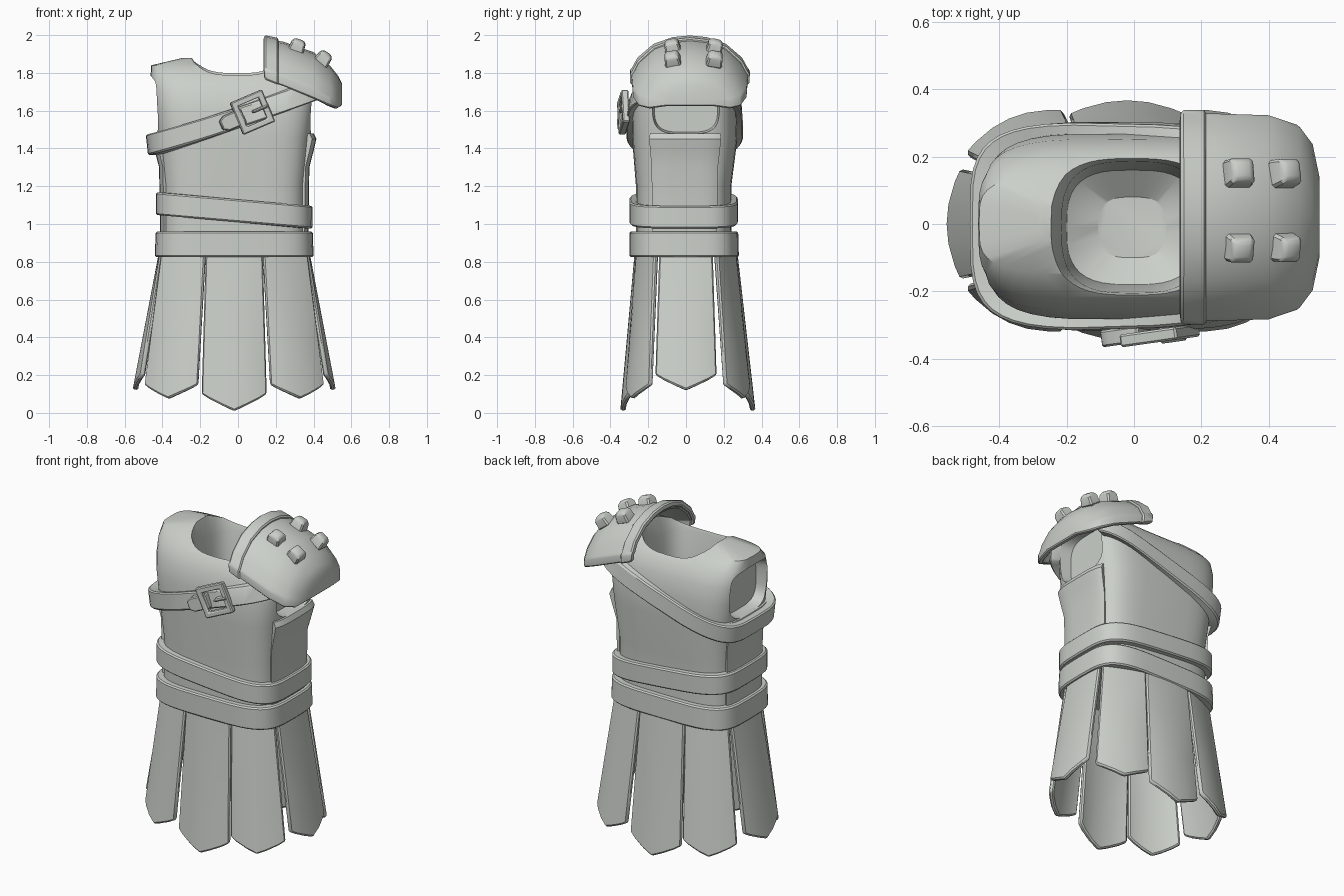
import bpy
import bmesh
from math import cos, sin, radians, copysign
from mathutils import Vector, Matrix

if "Cube" in bpy.data.objects:
    bpy.data.objects.remove(bpy.data.objects["Cube"])

mat = bpy.data.materials.new("pale_grey")
mat.use_nodes = True
mat.diffuse_color = (0.6, 0.63, 0.59, 1)
mat.node_tree.nodes["Principled BSDF"].inputs["Base Color"].default_value = mat.diffuse_color

CX = -0.02
BOXY = 4  # squareness of the torso section
# torso levels: z, half width, front depth, back depth
LEVELS = [(0.84, .385, .265, .245), (1.0, .38, .265, .24), (1.2, .38, .265, .24),
          (1.45, .405, .285, .272), (1.6, .425, .283, .268), (1.7, .436, .262, .252),
          (1.78, .443, .22, .215), (1.84, .44, .15, .15), (1.88, .27, .06, .06)]


def finish(obj, modifiers=(), angle=32):
    """Apply modifiers, set the material and smooth the shading."""
    bpy.ops.object.select_all(action="DESELECT")
    bpy.context.view_layer.objects.active = obj
    obj.select_set(True)
    for kind, props in modifiers:
        mod = obj.modifiers.new(kind.title(), kind)
        for key, value in props.items():
            setattr(mod, key, value)
        bpy.ops.object.modifier_apply(modifier=mod.name)
    obj.data.materials.clear()
    obj.data.materials.append(mat)
    bpy.ops.object.shade_smooth_by_angle(angle=radians(angle))
    return obj


def bevel(width):
    return ("BEVEL", {"width": width, "segments": 1, "limit_method": "ANGLE"})


def loft(name, rings, wrap=True, loop=False, caps=(True, True)):
    """Skin a list of equal point rings."""
    bm = bmesh.new()
    rows = [[bm.verts.new(p) for p in ring] for ring in rings]
    n = len(rows[0])
    pairs = list(zip(rows, rows[1:])) + ([(rows[-1], rows[0])] if loop else [])
    for a, b in pairs:
        for i in range(n if wrap else n - 1):
            j = (i + 1) % n
            bm.faces.new((a[i], a[j], b[j], b[i]))
    if not loop:
        for use, row in zip(caps, (rows[0], rows[-1])):
            if use:
                bm.faces.new(row)
    bmesh.ops.recalc_face_normals(bm, faces=bm.faces)
    mesh = bpy.data.meshes.new(name)
    bm.to_mesh(mesh)
    bm.free()
    obj = bpy.data.objects.new(name, mesh)
    bpy.context.collection.objects.link(obj)
    return obj


def power(value, n):
    return copysign(abs(value) ** (2 / n), value)


def body_point(angle, z, off_x=0, off_y=0):
    """Point on the torso surface, pushed outwards."""
    z0 = min(max(z, LEVELS[0][0]), LEVELS[-1][0])
    for low, high in zip(LEVELS, LEVELS[1:]):
        if low[0] <= z0 <= high[0]:
            t = (z0 - low[0]) / (high[0] - low[0])
            rx, front, back = [a + (b - a) * t for a, b in zip(low[1:], high[1:])]
            break
    depth = front if sin(angle) < 0 else back
    return Vector((CX + (rx + off_x) * power(cos(angle), BOXY),
                   (depth + off_y) * power(sin(angle), BOXY), z))


def arc(start, end, count):
    return [radians(start + (end - start) * i / count) for i in range(count + 1)]


TURN = arc(0, 360, 40)[:-1]


def oval(rx, ry, n):
    return [(rx * power(cos(a), n), ry * power(sin(a), n)) for a in TURN]


# Torso with a bowl-bottomed neck well and recessed arm openings
torso = loft("torso", [[body_point(a, lv[0]) for a in TURN] for lv in LEVELS])
cutters = [loft("neck_cutter", [[(x - .005, y - .01, z) for x, y in oval(rx, ry, 3)]
                                for z, rx, ry in ((1.4, .1, .09), (1.46, .195, .17), (1.77, .21, .195),
                                                  (2.05, .29, .29))])]
for side in (-1, 1):
    cutters.append(loft("arm_cutter", [[(CX + side * x, u * r, v * r + 1.63) for u, v in oval(.18, .155, 3.5)]
                                       for x, r in ((.34, .93), (.42, 1), (.8, 1))]))
finish(torso, [("BOOLEAN", {"operation": "DIFFERENCE", "solver": "EXACT", "object": c}) for c in cutters])
for cutter in cutters:
    bpy.data.objects.remove(cutter)


def band(name, angles, height, z_at, out, loop):
    """Strip of leather that follows the torso."""
    rings = []
    for a in angles:
        z = z_at(CX + .42 * power(cos(a), BOXY))
        low, high = z - height / 2, z + height / 2
        rings.append([body_point(a, low, -.01, -.01), body_point(a, low, *out),
                      body_point(a, high, *out), body_point(a, high, -.01, -.01)])
    return finish(loft(name, rings, loop=loop), [bevel(.008)])


# Two waist belts and the chest strap
band("lower_belt", TURN, .135, lambda x: .892, (.035, .035), True)
band("upper_belt", TURN, .12, lambda x: 1.07 - .085 * x, (.035, .035), True)
band("chest_strap", arc(30, 330, 36), .11, lambda x: 1.563 + .37 * x + .1 * x * x, (.06, .032), False)

# Side panels with a raised lip below the arm openings
for side, middle in (("left", 0), ("right", 180)):
    rings = []
    for z, out in ((.86, .006), (1.3, .008), (1.39, .022), (1.45, .03), (1.48, .012)):
        angles = arc(middle - 26, middle + 26, 10)
        rings.append([body_point(a, z, out, out * .3) for a in angles]
                     + [body_point(a, z, -.02, -.02) for a in reversed(angles)])
    finish(loft(side + "_side_panel", rings))


# Skirt flaps
def flap(name, sx, sy, top, bottom, z_corner, z_tip):
    t0, t1, b0, b1 = [Vector((CX + sx * x, sy * y, 0)) for x, y in top + bottom]
    if sy < 0:
        for p in (b0, b1):
            p.y += .02
    chord = b1 - b0
    out = Vector((chord.y, -chord.x, 0)).normalized()
    if out.dot((b0 + b1) / 2) < 0:
        out = -out
    rings = []
    for k in (0, .3, .65, 1):
        row = []
        for u in (0, .12, .32, .5, .68, .88, 1):
            tent = 1 - abs(2 * u - 1)
            p = t0.lerp(t1, u).lerp(b0.lerp(b1, u), k)
            p += out * (.006 + .035 * k) * (1 - (2 * u - 1) ** 2)
            p.z = .87 + (z_corner + (z_tip - z_corner) * tent ** .85 - .87) * k
            row.append(p)
        rings.append(row)
    finish(loft(name, rings, wrap=False, caps=(False, False)),
           [("SOLIDIFY", {"thickness": .028, "offset": 0}), bevel(.008)])


MID = ([(-.15, -.25), (.15, -.25)], [(-.17, -.293), (.17, -.293)])
CORNER = ([(.38, -.155), (.15, -.25)], [(.47, -.182), (.19, -.305)])
SIDE = ([(.375, -.14), (.375, .14)], [(.483, -.16), (.483, .16)])
for sy, end in ((1, "front"), (-1, "back")):
    flap(end + "_flap", 1, sy, *MID, .1, .01)
    for sx, side in ((1, "left"), (-1, "right")):
        flap(f"{end}_{side}_flap", sx, sy, *CORNER, .15, .075)
for sx, side in ((1, "left"), (-1, "right")):
    flap(side + "_flap", sx, 1, *SIDE, .2, .12)

# Shoulder pad: arches swept outwards over the left shoulder
HALF = [(1, 0), (1.01, .22), (.97, .28), (.88, .5), (.61, .81), (.29, .96)]
ARCH = HALF + [(0, 1)] + [(-u, v) for u, v in reversed(HALF)]


def arch(x, half, low, high):
    return [(x, .02 + half * u, low + (high - low) * v) for u, v in ARCH]


pad = loft("shoulder_pad", [arch(.15, .305, 1.76, 1.98), arch(.24, .305, 1.73, 1.965),
                            arch(.4, .3, 1.665, 1.91), arch(.49, .27, 1.625, 1.835),
                            arch(.53, .215, 1.612, 1.785), arch(.55, .12, 1.625, 1.745)],
           wrap=False, caps=(False, True))
finish(pad, [("SOLIDIFY", {"thickness": .03, "offset": -1}), bevel(.006)])
rim = loft("shoulder_pad_rim", [arch(.14, .315, 1.765, 2.0), arch(.215, .315, 1.735, 1.985)],
           wrap=False, caps=(False, False))
finish(rim, [("SOLIDIFY", {"thickness": .035, "offset": -1}), bevel(.008)])

# Pad studs
for x, z, lean in ((.31, 1.928, .35), (.445, 1.865, .7)):
    for side in (-1, 1):
        normal = Vector((lean, .25 * side, 1)).normalized()
        across = Vector((1, 0, -lean)).normalized()
        basis = Matrix((across, normal.cross(across), normal)).transposed().to_4x4()
        rings = [[(u * r, v * r, h) for u, v in ((-1, -1), (1, -1), (1, 1), (-1, 1))]
                 for h, r in ((-.02, .043), (.03, .038), (.05, .025))]
        stud = loft("pad_stud", rings)
        stud.data.transform(Matrix.Translation((x, .04 + .11 * side, z)) @ basis)
        finish(stud, [bevel(.008)])

# Buckle on the chest strap
place = (Matrix.Translation((.075, -.322, 1.592)) @ Matrix.Rotation(radians(8), 4, "Z")
         @ Matrix.Rotation(radians(-23), 4, "Y"))
frame = loft("buckle_frame", [[(sx * r, y, sz * r) for r, y in ((.06, .01), (.092, .01), (.092, -.028), (.06, -.028))]
                              for sx, sz in ((-1, -1), (1, -1), (1, 1), (-1, 1))], loop=True)
prong = loft("buckle_prong", [[(x, y, z) for y, z in ((.02, -.008), (-.034, -.008), (-.034, .008), (.02, .008))]
                              for x in (0, .085)])
tongue = loft("strap_tongue", [[(x, y, z) for x, z in ((-.05, -.042), (-.15, -.042), (-.18, -.025),
                                                       (-.18, .025), (-.15, .042), (-.05, .042))]
                               for y in (.03, -.02)])
for part in (frame, prong, tongue):
    part.data.transform(place)
    finish(part, [bevel(.006)])
